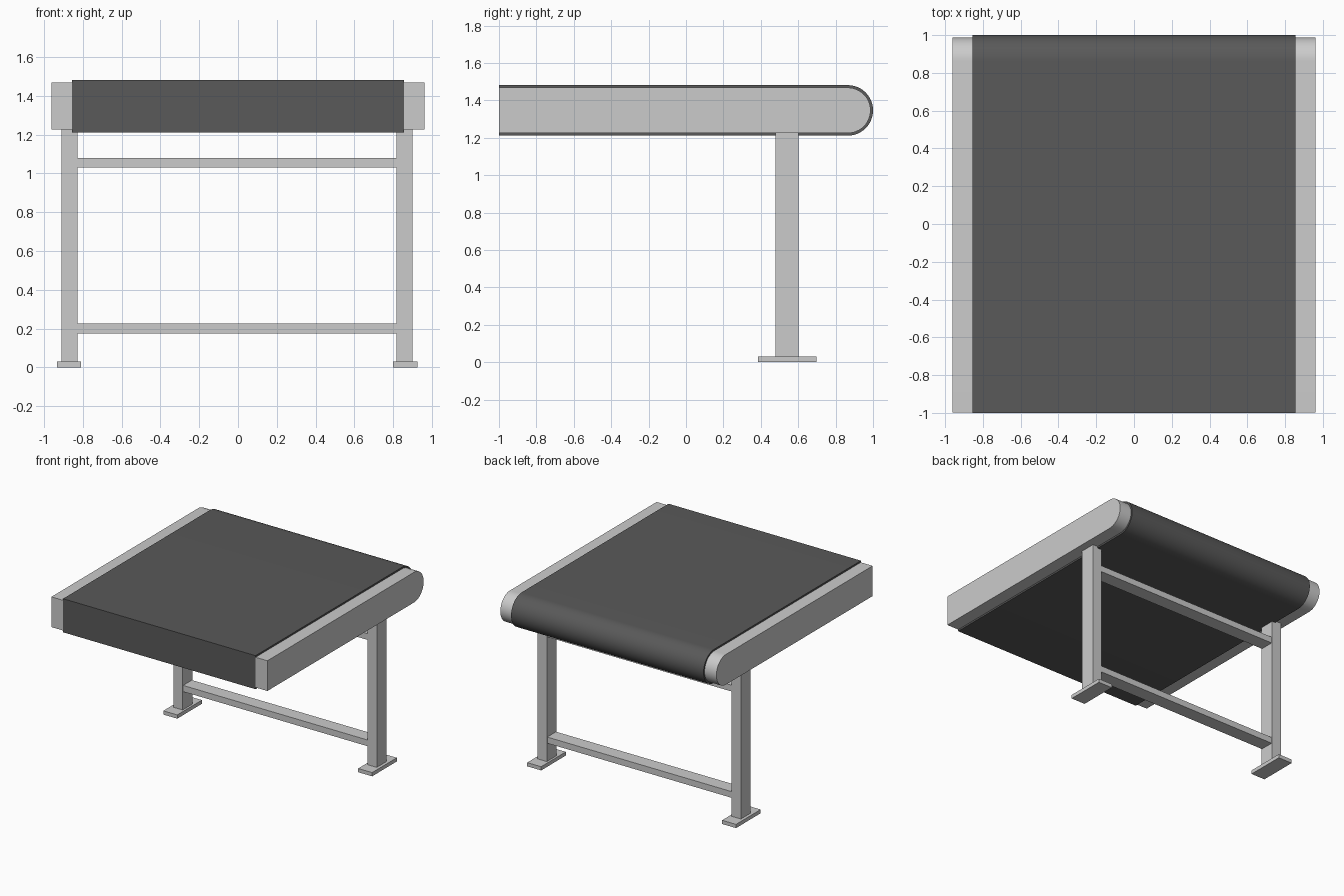
import bpy, bmesh, math

if "Cube" in bpy.data.objects:
    bpy.data.objects.remove(bpy.data.objects["Cube"])

BELT_MAT = bpy.data.materials.new("dark_rubber")
BELT_MAT.diffuse_color = (0.1, 0.1, 0.1, 1)
BELT_MAT.use_nodes = True
BELT_MAT.node_tree.nodes["Principled BSDF"].inputs["Base Color"].default_value = BELT_MAT.diffuse_color


def finish(name, bm, mat=None):
    bmesh.ops.recalc_face_normals(bm, faces=bm.faces)
    mesh = bpy.data.meshes.new(name)
    bm.to_mesh(mesh)
    bm.free()
    ob = bpy.data.objects.new(name, mesh)
    bpy.context.collection.objects.link(ob)
    if mat:
        mesh.materials.append(mat)
    return ob


def box(name, x, y, z):
    bm = bmesh.new()
    bmesh.ops.create_cube(bm, size=1)
    for v in bm.verts:
        for i, (lo, hi) in enumerate((x, y, z)):
            v.co[i] = lo if v.co[i] < 0 else hi
    return finish(name, bm)


def rounded_slab(name, half_width, front, radius, mat=None, segments=24):
    # Side profile: square front end, semicircular back end, extruded across x
    cy, cz = 0.865, 1.3465
    profile = [(front, cz - radius)]
    for i in range(segments + 1):
        a = -math.pi / 2 + math.pi * i / segments
        profile.append((cy + radius * math.cos(a), cz + radius * math.sin(a)))
    profile.append((front, cz + radius))
    bm = bmesh.new()
    face = bm.faces.new([bm.verts.new((-half_width, y, z)) for y, z in profile])
    ext = bmesh.ops.extrude_face_region(bm, geom=[face], use_keep_orig=True)
    verts = [g for g in ext["geom"] if isinstance(g, bmesh.types.BMVert)]
    bmesh.ops.translate(bm, verts=verts, vec=(2 * half_width, 0, 0))
    ob = finish(name, bm, mat)
    bpy.ops.object.select_all(action='DESELECT')
    ob.select_set(True)
    bpy.context.view_layer.objects.active = ob
    bpy.ops.object.shade_smooth_by_angle(angle=math.radians(30))
    return ob


# Conveyor bed and the belt wrapped around it
rounded_slab("conveyor_frame", 0.961, -0.999, 0.1215)
rounded_slab("belt", 0.856, -1.0, 0.135, BELT_MAT)

# Legs with foot plates
LEG_CENTRE = -0.005
for side, s in (("left", -1), ("right", 1)):
    cx = LEG_CENTRE + s * 0.8635
    box(side + "_leg", (cx - 0.0415, cx + 0.0415), (0.478, 0.602), (0.03, 1.226))
    cx = LEG_CENTRE + s * 0.867
    box(side + "_foot_plate", (cx - 0.062, cx + 0.062), (0.385, 0.698), (0, 0.03))

# Crossbars between the legs
for name, z in (("lower_crossbar", 0.175), ("upper_crossbar", 1.03)):
    box(name, (LEG_CENTRE - 0.825, LEG_CENTRE + 0.825), (0.484, 0.596), (z, z + 0.05))
